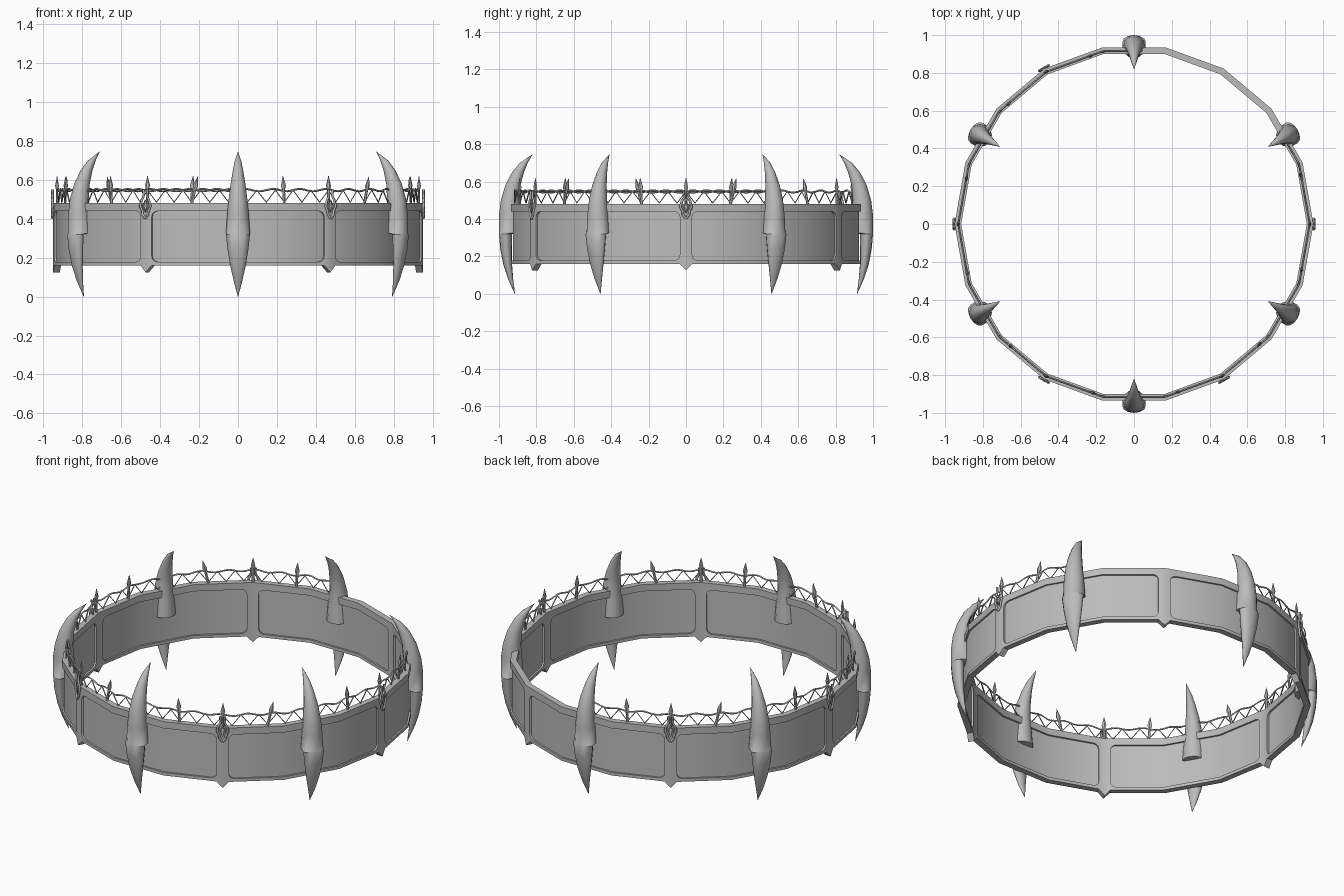
import bpy, bmesh
from math import sin, cos, pi, radians, sqrt
from mathutils import Matrix, Vector

cube = bpy.data.objects.get("Cube")
if cube:
    bpy.data.objects.remove(cube, do_unlink=True)

mat = bpy.data.materials.new("plain grey")
GREY = (0.5, 0.5, 0.5, 1)
mat.diffuse_color = GREY
mat.use_nodes = True
for node in mat.node_tree.nodes:
    if node.type == 'BSDF_PRINCIPLED':
        node.inputs["Base Color"].default_value = GREY
        node.inputs["Roughness"].default_value = 0.7

TOP, BOTTOM = 0.48, 0.16
HALF_POST = 2.0           # half the post width in degrees


def ring_point(angle, r, z):
    """Point on an 18-sided ring whose corners lie at radius r."""
    rr = r * cos(radians(10)) / cos(radians(angle % 20 - 10))
    return Vector((rr * cos(radians(angle)), rr * sin(radians(angle)), z))


def band(bm, columns, r_in, r_out, closed=False):
    """Solid strip along the ring; columns are (angle, low z, high z)."""
    loops = [[bm.verts.new(ring_point(a, r, z)) for r, z in
              ((r_out, lo), (r_out, hi), (r_in, hi), (r_in, lo))]
             for a, lo, hi in columns]
    pairs = list(zip(loops, loops[1:]))
    if closed:
        pairs.append((loops[-1], loops[0]))
    else:
        bm.faces.new(loops[0])
        bm.faces.new(loops[-1][::-1])
    for p, q in pairs:
        for i in range(4):
            j = (i + 1) % 4
            bm.faces.new((p[i], q[i], q[j], p[j]))


def loft(bm, sections):
    """Skin closed loops of points, capping both ends."""
    loops = [[bm.verts.new(p) for p in s] for s in sections]
    n = len(loops[0])
    for p, q in zip(loops, loops[1:]):
        for i in range(n):
            j = (i + 1) % n
            bm.faces.new((p[i], p[j], q[j], q[i]))
    bm.faces.new(loops[0][::-1])
    bm.faces.new(loops[-1])


def finish(name, bm, angle=35):
    bmesh.ops.recalc_face_normals(bm, faces=bm.faces)
    mesh = bpy.data.meshes.new(name)
    bm.to_mesh(mesh)
    bm.free()
    obj = bpy.data.objects.new(name, mesh)
    bpy.context.collection.objects.link(obj)
    mesh.materials.append(mat)
    bpy.ops.object.select_all(action='DESELECT')
    obj.select_set(True)
    bpy.context.view_layer.objects.active = obj
    bpy.ops.object.shade_smooth_by_angle(angle=radians(angle))
    return obj


def wires(name, paths, thickness, cyclic=False):
    curve = bpy.data.curves.new(name, 'CURVE')
    curve.dimensions = '3D'
    curve.bevel_depth = thickness
    curve.bevel_resolution = 0
    curve.use_fill_caps = True
    for path in paths:
        spline = curve.splines.new('POLY')
        spline.points.add(len(path) - 1)
        for point, co in zip(spline.points, path):
            point.co = (*co, 1)
        spline.use_cyclic_u = cyclic
    obj = bpy.data.objects.new(name, curve)
    curve.materials.append(mat)
    bpy.context.collection.objects.link(obj)


# Thin wall panels
bm = bmesh.new()
band(bm, [(a, BOTTOM + 0.01, TOP - 0.01) for a in range(0, 360, 20)],
     0.926, 0.94, closed=True)
finish("wall_panels", bm)

# Raised frame: rims with rounded corners, and pointed posts
ROUND = 2.0


def corner(angle):
    """How far the rounded corner reaches into the opening, 0 to 1."""
    d = min(angle - HALF_POST, 60 - HALF_POST - angle)
    return 1 - sqrt(max(0, 1 - (1 - d / ROUND) ** 2)) if d < ROUND else 0


steps = [HALF_POST + ROUND * f for f in (0, 0.1, 0.3, 0.6, 1)]
steps = steps + [20, 40] + [60 - s for s in reversed(steps)]
bm = bmesh.new()
for k in range(6):
    base = 60 * k
    band(bm, [(base + a, 0.44 - 0.03 * corner(a), TOP) for a in steps], 0.915, 0.95)
    band(bm, [(base + a, BOTTOM, 0.178 + 0.03 * corner(a)) for a in steps], 0.915, 0.95)
    band(bm, [(base - HALF_POST, BOTTOM, TOP), (base, 0.125, TOP),
              (base + HALF_POST, BOTTOM, TOP)], 0.915, 0.95)
finish("frame", bm)

# Curved fangs: height, outer radius, inner radius, half width
FANG = [(0.0, 0.916, 0.914, 0.001), (0.08, 0.952, 0.924, 0.022),
        (0.16, 0.978, 0.93, 0.04), (0.24, 0.993, 0.93, 0.053),
        (0.32, 1.0, 0.93, 0.062), (0.325, 1.0, 0.878, 0.062),
        (0.42, 1.0, 0.885, 0.056), (0.5, 0.99, 0.892, 0.048),
        (0.58, 0.966, 0.885, 0.038), (0.65, 0.93, 0.866, 0.026),
        (0.7, 0.888, 0.846, 0.016), (0.745, 0.821, 0.819, 0.001)]
bm = bmesh.new()
for k in range(6):
    turn = Matrix.Rotation(radians(30 + 60 * k), 3, 'Z')
    sections = []
    for z, outer, inner, w in FANG:
        mid, half = (outer + inner) / 2, (outer - inner) / 2
        sections.append([turn @ Vector((mid + half * cos(t), w * sin(t), z))
                         for t in [2 * pi * i / 12 for i in range(12)]])
    loft(bm, sections)
finish("fangs", bm, 50)

# Wire fence along the ring, leaving one sixth open
START, END, R = 90, 390, 0.93
wires("top_wire", [[ring_point(a, R, 0.547 + 0.006 * sin(radians(a * 40)))
                    for a in range(START, END + 1)]], 0.005)
zigzag = range((END - START) // 3 + 1)
wires("zigzag_wire", [[ring_point(START + 3 * i, R, 0.485 if i % 2 else 0.547)
                       for i in zigzag]], 0.004)

# Spear-tipped stakes, upright on the posts and leaning beside them
SPEAR = [(0.0, 0.008), (0.07, 0.008), (0.09, 0.014), (0.14, 0.001)]
bm = bmesh.new()
for post in range(120, 361, 60):
    for offset, lean in ((-15, 3), (0, 0), (15, -13)):
        a = post + offset
        place = (Matrix.Translation(ring_point(a, R, TOP))
                 @ Matrix.Rotation(radians(a), 4, 'Z')
                 @ Matrix.Rotation(radians(lean), 4, 'X'))
        loft(bm, [[place @ Vector((r * 0.7 * cos(i * pi / 3), r * sin(i * pi / 3), z))
                   for i in range(6)] for z, r in SPEAR])
# Extra stakes at both ends of the fence
for a, lean in ((105, 3), (375, -13)):
    place = (Matrix.Translation(ring_point(a, R, TOP))
             @ Matrix.Rotation(radians(a), 4, 'Z')
             @ Matrix.Rotation(radians(lean), 4, 'X'))
    if a == 105 or a == 375:
        continue
finish("stakes", bm, 30)

# Looped clasps on the posts that carry the fence
SIDE = [(0.0, 0.402), (0.016, 0.422), (0.018, 0.44), (0.03, 0.465),
        (0.022, 0.495), (0.01, 0.515), (0.012, 0.55)]
LOOP = [(0.0, 0.435), (0.013, 0.465), (0.0, 0.495), (-0.013, 0.465)]


def on_post(angle, points, side=1):
    turn = Matrix.Rotation(radians(angle), 3, 'Z')
    return [turn @ Vector((0.953, side * y, z)) for y, z in points]


posts = range(120, 361, 60)
wires("clasp_arms", [on_post(a, SIDE, s) for a in posts for s in (-1, 1)], 0.007)
wires("clasp_loops", [on_post(a, LOOP) for a in posts], 0.005, cyclic=True)
